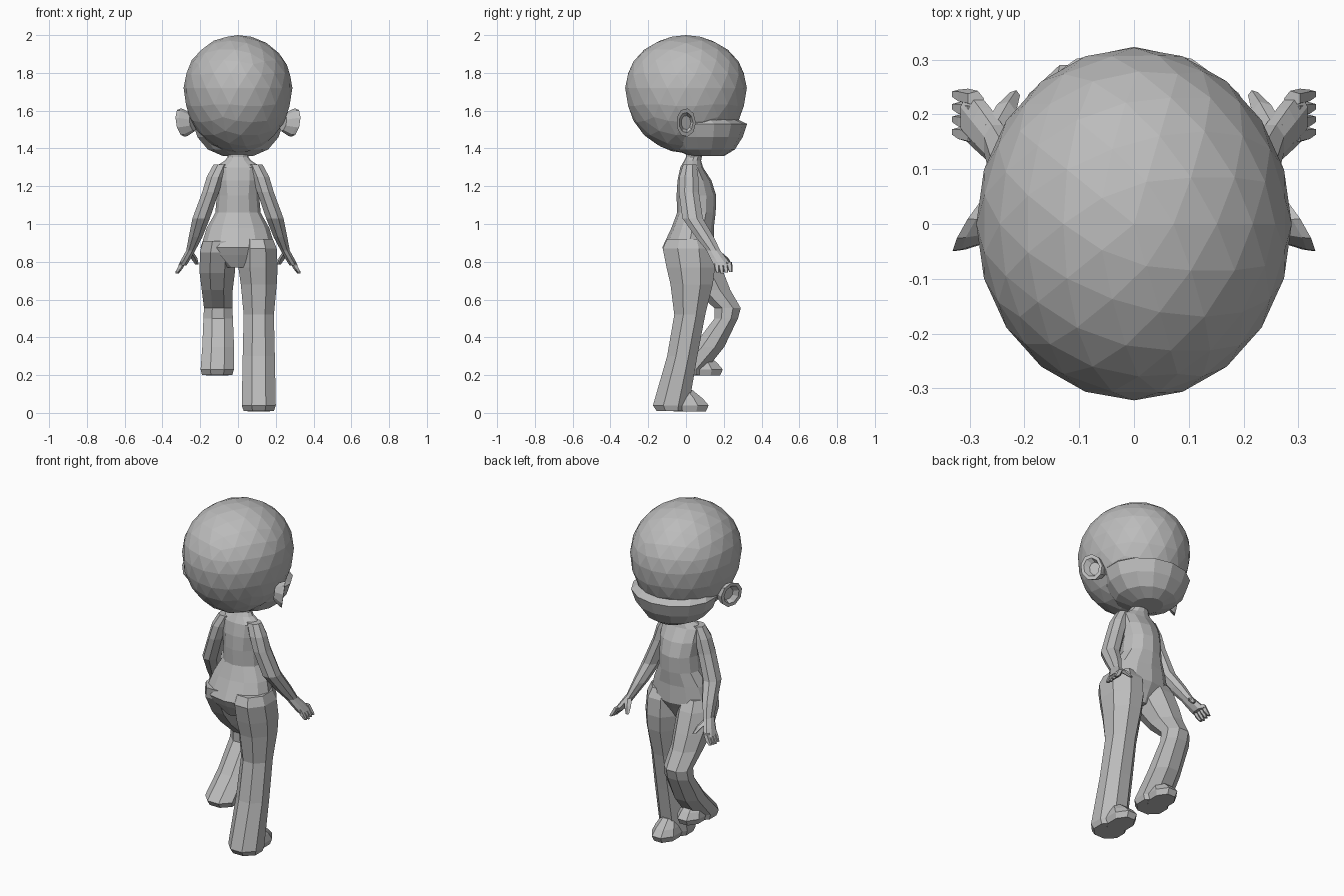
import bpy, bmesh, math

grey = bpy.data.materials.new("plain grey")
grey.diffuse_color = (0.5, 0.5, 0.5, 1)


def finish(name, bm):
    bmesh.ops.recalc_face_normals(bm, faces=bm.faces[:])
    me = bpy.data.meshes.new(name)
    bm.to_mesh(me)
    bm.free()
    me.materials.append(grey)
    ob = bpy.data.objects.new(name, me)
    bpy.context.collection.objects.link(ob)
    return ob


def skin(bm, rings, cap_start=True, cap_end=True):
    """Bridge lists of points with quads and close the ends."""
    vs = [[bm.verts.new(p) for p in r] for r in rings]
    n = len(vs[0])
    for a, b in zip(vs, vs[1:]):
        for i in range(n):
            j = (i + 1) % n
            bm.faces.new((a[i], a[j], b[j], b[i]))
    if cap_start:
        bm.faces.new(vs[0])
    if cap_end:
        bm.faces.new(vs[-1])
    return vs


def loft(name, rings, sides=8, sx=1, phase=0.5):
    """Horizontal oval sections: x, y, z, x radius, y radius."""
    bm = bmesh.new()
    pts = []
    for x, y, z, rx, ry in rings:
        k = 1 / math.cos(math.pi / sides) if phase else 1
        ang = [2 * math.pi * (i + phase) / sides for i in range(sides)]
        pts.append([(sx * (x + rx * k * math.cos(a)), y + ry * k * math.sin(a), z) for a in ang])
    skin(bm, pts)
    return finish(name, bm)


# head: faceted ball, taller below its widest level
bm = bmesh.new()
bmesh.ops.create_icosphere(bm, subdivisions=3, radius=1)
for v in bm.verts:
    x, y, z = v.co
    v.co = (0.288 * x, 0.322 * y, 1.72 + z * (0.28 if z > 0 else 0.345))
finish("head", bm)

# jaw with the ledge at the face side
loft("jaw", [(0, 0.11, 1.36, 0.08, 0.09), (0, 0.10, 1.395, 0.16, 0.155),
             (0, 0.10, 1.46, 0.215, 0.195), (0, 0.10, 1.53, 0.238, 0.218),
             (0, 0.08, 1.555, 0.215, 0.185)], 14, phase=0.5)

# torso, shirt and neck
loft("torso", [(0, 0.01, 0.77, 0.07, 0.08), (0, 0.01, 0.835, 0.18, 0.115),
               (0, 0.012, 0.875, 0.198, 0.138), (0, 0.035, 0.98, 0.165, 0.112),
               (0, 0.055, 1.06, 0.120, 0.102), (0, 0.055, 1.15, 0.112, 0.105),
               (0, 0.045, 1.23, 0.122, 0.09), (0, 0.03, 1.30, 0.125, 0.06),
               (0, 0.035, 1.335, 0.07, 0.045), (0, 0.042, 1.355, 0.055, 0.042),
               (0, 0.042, 1.43, 0.055, 0.042)], 12, phase=0)

# standing leg
loft("standing_leg", [(0.10, 0.01, 0.92, 0.085, 0.11), (0.105, 0.012, 0.87, 0.10, 0.135),
                      (0.106, 0.025, 0.77, 0.104, 0.128), (0.11, 0.03, 0.68, 0.095, 0.112),
                      (0.11, 0.02, 0.52, 0.08, 0.082), (0.11, -0.02, 0.30, 0.085, 0.08),
                      (0.11, -0.08, 0.04, 0.09, 0.095), (0.11, -0.075, 0.01, 0.08, 0.08)])

# raised leg with a bent knee
loft("raised_leg", [(-0.10, 0.01, 0.91, 0.085, 0.11), (-0.105, 0.03, 0.85, 0.097, 0.125),
                    (-0.11, 0.085, 0.74, 0.093, 0.115), (-0.11, 0.14, 0.65, 0.082, 0.095),
                    (-0.105, 0.22, 0.555, 0.075, 0.07), (-0.105, 0.213, 0.50, 0.078, 0.062),
                    (-0.105, 0.12, 0.35, 0.084, 0.083), (-0.11, 0.015, 0.23, 0.088, 0.092),
                    (-0.11, 0.02, 0.20, 0.08, 0.08)])

# shoes
for name, x, y, z in (("standing_shoe", 0.11, 0.02, 0.0), ("raised_shoe", -0.11, 0.095, 0.19)):
    loft(name, [(x, y, z + 0.008, 0.06, 0.085), (x, y, z + 0.04, 0.07, 0.1),
                (x, y - 0.01, z + 0.075, 0.06, 0.08), (x, y - 0.03, z + 0.12, 0.04, 0.045)])

for side, sx in (("right", 1), ("left", -1)):
    # arm
    loft(side + "_arm", [(0.09, 0.02, 1.315, 0.04, 0.035), (0.12, 0.015, 1.25, 0.045, 0.05),
                         (0.145, 0.015, 1.17, 0.044, 0.053), (0.195, 0.035, 1.03, 0.046, 0.054),
                         (0.225, 0.10, 0.93, 0.036, 0.048), (0.25, 0.145, 0.86, 0.024, 0.036),
                         (0.272, 0.17, 0.82, 0.024, 0.042), (0.295, 0.195, 0.78, 0.022, 0.046)],
         sx=sx)
    # fingers and thumb
    for i in range(4):
        y = 0.16 + 0.023 * i
        loft(f"{side}_finger_{i + 1}", [(0.29, y, 0.80, 0.013, 0.012),
                                        (0.308, y + 0.004, 0.765, 0.013, 0.012),
                                        (0.324, y + 0.008, 0.738 + 0.004 * abs(i - 1), 0.008, 0.007)],
             5, sx)
    loft(side + "_thumb", [(0.255, 0.17, 0.85, 0.016, 0.016), (0.235, 0.205, 0.82, 0.016, 0.016),
                           (0.218, 0.235, 0.785, 0.008, 0.008)], 5, sx)
    # ear: flared rim around a sunken bowl
    bm = bmesh.new()
    rings = []
    for scale, flare in ((0.6, -0.06), (0.95, -0.015), (1.0, 0.0), (0.72, 0.0), (0.5, -0.025)):
        ring = []
        for i in range(9):
            a = 2 * math.pi * i / 9
            y, dz = 0.052 * scale * math.cos(a), 0.076 * scale * math.sin(a)
            ring.append((sx * (0.298 - 0.6 * y + 0.15 * dz + flare), y, 1.537 + dz))
        rings.append(ring)
    skin(bm, rings)
    finish(side + "_ear", bm)
